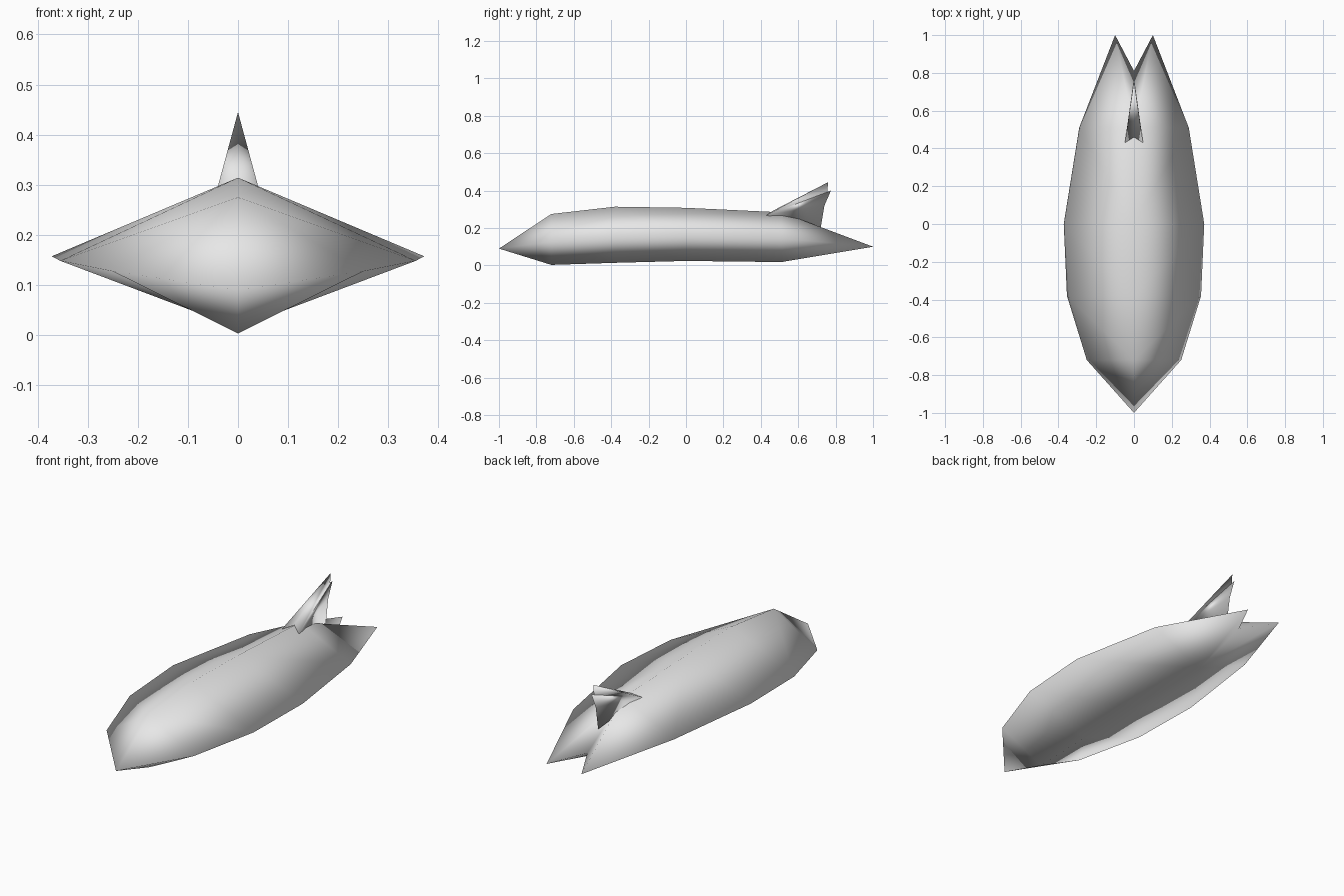
import bpy, bmesh

if "Cube" in bpy.data.objects:
    bpy.data.objects.remove(bpy.data.objects["Cube"])

grey = bpy.data.materials.new("plain_grey")
grey.diffuse_color = (0.8, 0.8, 0.8, 1)
grey.use_nodes = True
grey.node_tree.nodes["Principled BSDF"].inputs["Base Color"].default_value = grey.diffuse_color


def finish(bm, name):
    """Turn a bmesh into a smooth shaded grey object."""
    bmesh.ops.remove_doubles(bm, verts=bm.verts, dist=0.0005)
    bmesh.ops.recalc_face_normals(bm, faces=bm.faces)
    mesh = bpy.data.meshes.new(name)
    bm.to_mesh(mesh)
    bm.free()
    mesh.materials.append(grey)
    for p in mesh.polygons:
        p.use_smooth = True
    obj = bpy.data.objects.new(name, mesh)
    bpy.context.collection.objects.link(obj)
    return obj


def face(bm, *points):
    bm.faces.new([bm.verts.new(p) for p in points])


# Body: diamond sections (y, half width, side z, top z, bottom z)
sections = [(-0.72, 0.25, 0.127, 0.275, 0.003), (-0.38, 0.355, 0.148, 0.314, 0.014),
            (0.0, 0.372, 0.157, 0.308, 0.024), (0.51, 0.29, 0.145, 0.284, 0.018)]
bm = bmesh.new()
for s in (-1, 1):
    rows = [((0, y, t), (s * w, y, z), (0, y, b)) for y, w, z, t, b in sections]
    for a, b in zip(rows, rows[1:]):
        for i in (0, 1):
            face(bm, a[i], a[i + 1], b[i + 1], b[i])
    # Nose point
    nose = (0, -1, 0.09)
    for i in (0, 1):
        face(bm, nose, rows[0][i], rows[0][i + 1])
    # Forked tail
    tip, notch = (s * 0.1, 1, 0.1), (0, 0.81, 0.11)
    top, side, bottom = rows[-1]
    for ridge in (top, bottom):
        face(bm, ridge, side, tip)
        face(bm, ridge, tip, notch)
finish(bm, "body")

# Dorsal fin: swept wedge with a notched front and trailing edge (y, z)
trailing = [(0.76, 0.445), (0.755, 0.39), (0.775, 0.4), (0.74, 0.32), (0.72, 0.2)]
front = (0, 0.46, 0.29)
bm = bmesh.new()
for s in (-1, 1):
    wing = (s * 0.048, 0.43, 0.268)
    edge = [front] + [(0, y, z) for y, z in trailing] + [front]
    for a, b in zip(edge, edge[1:]):
        face(bm, wing, a, b)
finish(bm, "dorsal_fin")
